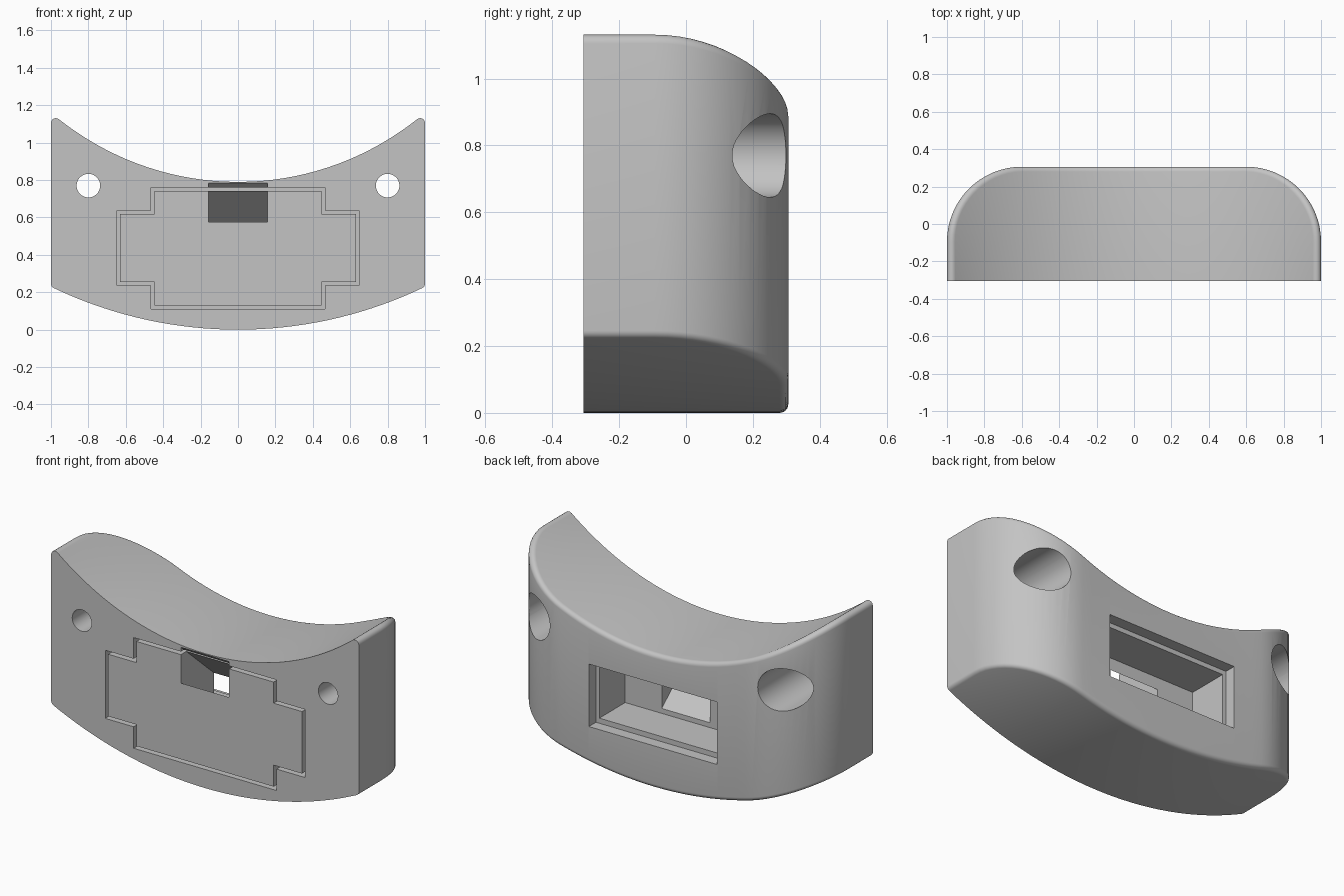
import bpy, bmesh, math

if "Cube" in bpy.data.objects:
    bpy.data.objects.remove(bpy.data.objects["Cube"], do_unlink=True)

HALF_DEPTH = 0.306
CORNER = 0.4       # plan radius of the rear corners
FILLET = 0.026     # soft edge around the rear outline
SEGMENTS = 6

gray = bpy.data.materials.new("light_gray")
gray.use_nodes = True
gray.diffuse_color = (0.55, 0.55, 0.55, 1)
gray.node_tree.nodes["Principled BSDF"].inputs["Base Color"].default_value = gray.diffuse_color


def finish(name, bm):
    bmesh.ops.recalc_face_normals(bm, faces=bm.faces[:])
    mesh = bpy.data.meshes.new(name)
    bm.to_mesh(mesh)
    bm.free()
    mesh.materials.append(gray)
    obj = bpy.data.objects.new(name, mesh)
    bpy.context.collection.objects.link(obj)
    return obj


def prism(name, points, start, end, place):
    """Extrude a 2D outline between start and end."""
    bm = bmesh.new()
    rings = [[bm.verts.new(place(a, b, t)) for a, b in points] for t in (start, end)]
    bm.faces.new(rings[0])
    bm.faces.new(rings[1])
    for i in range(len(points)):
        j = (i + 1) % len(points)
        bm.faces.new((rings[0][i], rings[0][j], rings[1][j], rings[1][i]))
    return finish(name, bm)


def along_y(a, b, t):
    return (a, t, b)


def along_x(a, b, t):
    return (t, a, b)


def rect(x, low, high):
    return [(-x, low), (x, low), (x, high), (-x, high)]


def circle(cx, cz, r, n=48):
    return [(cx + r * math.cos(math.tau * i / n), cz + r * math.sin(math.tau * i / n)) for i in range(n)]


def cross(inset):
    """Wide rectangle joined with a tall one."""
    wide, tall = 0.648 - inset, 0.464 - inset
    low, high = 0.11 + inset, 0.76 - inset
    wing_low, wing_high = 0.236 + inset, 0.636 - inset
    right = [(tall, low), (tall, wing_low), (wide, wing_low),
             (wide, wing_high), (tall, wing_high), (tall, high)]
    return right + [(-x, z) for x, z in reversed(right)]


def cut(obj, cutter):
    mod = obj.modifiers.new("cut", "BOOLEAN")
    mod.operation = "DIFFERENCE"
    mod.solver = "EXACT"
    mod.object = cutter
    cutter.hide_render = True
    bpy.context.view_layer.objects.active = obj
    bpy.ops.object.modifier_apply(modifier=mod.name)


def arc_height(x, base, radius):
    """Height and slope of a sagging arc."""
    root = math.sqrt(radius ** 2 - x ** 2)
    return base + radius - root, x / root


# Plan path: right side, rear corner, back, rear corner, left side
centre_x, centre_y = 1 - CORNER, HALF_DEPTH - CORNER
path = [(1, -HALF_DEPTH, -1, 0)]
for i in range(17):
    a = math.pi / 2 * i / 16
    c, s = math.cos(a), math.sin(a)
    path.append((centre_x + CORNER * c, centre_y + CORNER * s, -c, -s))
path += [(centre_x * (1 - i / 10), HALF_DEPTH, 0, -1) for i in range(1, 10)]
path += [(0, HALF_DEPTH, 0, -1)]
path += [(-x, y, -nx, ny) for x, y, nx, ny in reversed(path[:-1])]


def fillet_points(point, sign, base, radius):
    """Rolling-ball fillet from the wall onto the upper or lower arc."""
    x, y, nx, ny = point
    height, slope = arc_height(x, base, radius)
    m = sign * slope * nx
    centre = sign * height + m * FILLET - FILLET * math.sqrt(1 + m * m)
    last = math.atan2(1, -m)
    result = []
    for k in range(SEGMENTS + 1):
        phi = math.pi + (last - math.pi) * k / SEGMENTS
        d = FILLET * (1 + math.cos(phi))
        result.append((x + nx * d, y + ny * d, sign * (centre + FILLET * math.sin(phi))))
    return result


# Saddle-shaped body
bm = bmesh.new()
columns = []
for p in path:
    lower = fillet_points(p, -1, 0, 2.29)
    upper = fillet_points(p, 1, 0.79, 1.53)
    columns.append([bm.verts.new(co) for co in lower[::-1] + upper])
for a, b in zip(columns, columns[1:]):
    for k in range(len(a) - 1):
        bm.faces.new((a[k], b[k], b[k + 1], a[k + 1]))
front = {}
for end in (0, -1):
    row = [columns[0][end]]
    row += [bm.verts.new((c[end].co.x, -HALF_DEPTH, c[end].co.z)) for c in columns[2:-2]]
    row.append(columns[-1][end])
    inner = [c[end] for c in columns[1:-1]]
    for i in range(len(row) - 1):
        bm.faces.new((row[i], row[i + 1], inner[i + 1], inner[i]))
    front[end] = row
bm.faces.new(columns[0] + front[-1][1:-1] + columns[-1][::-1] + front[0][-2:0:-1])
body = finish("body", bm)

# Cover block seated in the front pocket
cover = prism("front_cover", cross(0.018), -HALF_DEPTH, 0, along_y)

# Sloping cable channel through cover and body
slope = 0.87
channel = []
for y, level in ((-0.35, 0.575), (0.01, 0.575), (0.01, 0.785), (-0.35, 0.785)):
    channel.append((y, level - slope * (y + HALF_DEPTH)))
cutters = [prism("channel_cutter", channel, -0.157, 0.157, along_x)]
cut(cover, cutters[0])

# Pocket, inner chamber and stepped rear window
cutters.append(prism("pocket_cutter", cross(0), -0.4, 0.0, along_y))
cutters.append(prism("chamber_cutter", rect(0.395, 0.28, 0.59), -0.05, 0.3, along_y))
cutters.append(prism("window_cutter", rect(0.417, 0.25, 0.617), 0.24, 0.4, along_y))

# Screw holes with wide counterbores from the rear
for side in (-1, 1):
    cutters.append(prism("hole_cutter", circle(side * 0.8, 0.77, 0.063), -0.4, 0.4, along_y))
    cutters.append(prism("counterbore_cutter", circle(side * 0.8, 0.77, 0.125), -0.15, 0.4, along_y))

# The channel is cut last, once the pocket is open
for cutter in cutters[1:] + cutters[:1]:
    cut(body, cutter)
for cutter in cutters:
    bpy.data.objects.remove(cutter, do_unlink=True)

for obj in (body, cover):
    bpy.ops.object.select_all(action="DESELECT")
    obj.select_set(True)
    bpy.context.view_layer.objects.active = obj
    bpy.ops.object.shade_smooth_by_angle(angle=math.radians(30))
